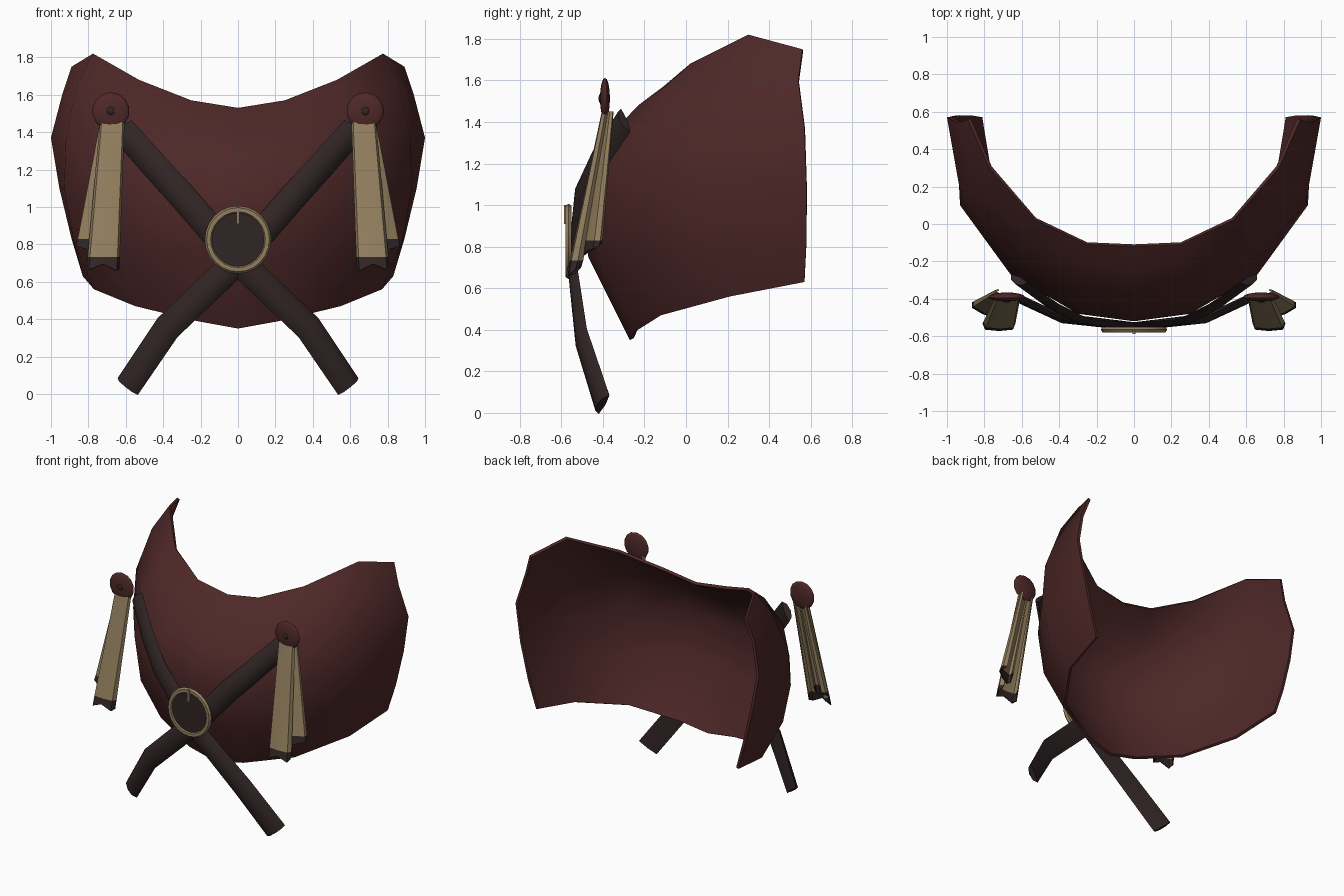
import bpy, bmesh, math
from mathutils import Vector

if "Cube" in bpy.data.objects:
    bpy.data.objects.remove(bpy.data.objects["Cube"])


def material(name, color):
    m = bpy.data.materials.new(name)
    m.diffuse_color = (*color, 1)
    m.use_nodes = True
    m.node_tree.nodes["Principled BSDF"].inputs["Base Color"].default_value = m.diffuse_color
    return m


RED = material("oxblood leather", (0.078, 0.021, 0.021))
DARK = material("dark brown leather", (0.030, 0.018, 0.018))
TAN = material("tan cloth and brass", (0.29, 0.21, 0.112))


def finish(obj, mats, mirror=False, thickness=0, angle=40):
    """Add materials, mirror, thickness and smooth shading."""
    for m in mats:
        obj.data.materials.append(m)
    bpy.ops.object.select_all(action='DESELECT')
    obj.select_set(True)
    bpy.context.view_layer.objects.active = obj
    if mirror:
        mod = obj.modifiers.new("mirror", 'MIRROR')
        mod.use_clip = True
        mod.merge_threshold = 0.0005
    if thickness:
        mod = obj.modifiers.new("thickness", 'SOLIDIFY')
        mod.thickness = thickness
        mod.offset = -1
    bpy.ops.object.convert(target='MESH')
    bpy.ops.object.shade_smooth_by_angle(angle=math.radians(angle))


def loft(name, rows, closed=False, last_mat=0):
    """Skin a list of equally long point rows; closed rows become a solid tube."""
    bm = bmesh.new()
    grid = [[bm.verts.new(p) for p in r] for r in rows]
    n = len(grid[0])
    for i in range(len(grid) - 1):
        for j in range(n if closed else n - 1):
            k = (j + 1) % n
            f = bm.faces.new((grid[i][j], grid[i + 1][j], grid[i + 1][k], grid[i][k]))
            if i == len(grid) - 2:
                f.material_index = last_mat
    if closed:
        bm.faces.new(grid[0])
        bm.faces.new(grid[-1])
        bmesh.ops.recalc_face_normals(bm, faces=bm.faces)
    me = bpy.data.meshes.new(name)
    bm.to_mesh(me)
    bm.free()
    obj = bpy.data.objects.new(name, me)
    bpy.context.collection.objects.link(obj)
    return obj


# Curved chest plate: columns from centre to the rear edge, each top to bottom
columns = [
    [(0, -.12, 1.53), (0, -.25, 1.45), (0, -.43, 1.28), (0, -.52, 1.07), (0, -.47, .75), (0, -.27, .35)],
    [(.25, -.11, 1.57), (.27, -.23, 1.48), (.29, -.4, 1.3), (.3, -.48, 1.08), (.28, -.43, .75), (.22, -.25, .39)],
    [(.53, .02, 1.68), (.58, -.09, 1.58), (.64, -.22, 1.36), (.66, -.27, 1.1), (.63, -.24, .77), (.55, -.12, .47)],
    [(.775, .3, 1.82), (.86, .22, 1.66), (.92, .12, 1.38), (.93, .1, 1.1), (.88, .12, .82), (.77, .21, .56)],
    [(.89, .56, 1.75), (.94, .54, 1.6), (1.0, .57, 1.37), (.955, .58, 1.1), (.89, .58, .83), (.83, .57, .63)],
]
plate = loft("chest_plate", list(zip(*columns)))
finish(plate, [RED], mirror=True, thickness=0.02, angle=45)

# Crossed straps: domed section swept along a path hugging the plate
path = [Vector(p) for p in [(-.62, -.30, 1.41), (-.45, -.425, 1.22), (-.29, -.51, 1.045),
                            (0, -.545, .715), (.38, -.505, .355), (.595, -.405, .04)]]
section = [(-1, 0), (-.65, .028), (0, .038), (.65, .028), (1, 0), (0, -.008)]
rows = []
for i, p in enumerate(path):
    t = (path[min(i + 1, len(path) - 1)] - path[max(i - 1, 0)]).normalized()
    out = Vector((p.x * 0.8, -1, 0))
    out = (out - t * out.dot(t)).normalized()
    side = t.cross(out)
    rows.append([p + side * a * 0.075 + out * (b - 0.012) for a, b in section])
strap = loft("crossed_straps", rows, closed=True)
finish(strap, [DARK], mirror=False)
twin = strap.copy()
twin.data = strap.data.copy()
twin.name = "crossed_straps_twin"
twin.data.transform(((-1, 0, 0, 0), (0, 1, 0, 0), (0, 0, 1, 0), (0, 0, 0, 1)))
twin.data.flip_normals()
bpy.context.collection.objects.link(twin)

# Round buckle: ring, backing pad and prong
C = Vector((0, -.565, .825))
bpy.ops.mesh.primitive_torus_add(major_segments=24, minor_segments=6, major_radius=.157,
                                 minor_radius=.021, location=C, rotation=(math.pi / 2, 0, 0))
ring = bpy.context.object
ring.name = "buckle_ring"
ring.scale = (1, 1.02, .8)
finish(ring, [TAN])

bpy.ops.mesh.primitive_cylinder_add(vertices=24, radius=.15, depth=.02, location=C + Vector((0, .004, 0)),
                                    rotation=(math.pi / 2, 0, 0))
pad = bpy.context.object
pad.name = "buckle_pad"
finish(pad, [DARK])

bpy.ops.mesh.primitive_cube_add(size=1, location=C + Vector((0, -.012, .13)))
prong = bpy.context.object
prong.name = "buckle_prong"
prong.scale = (.018, .02, .09)
finish(prong, [TAN])


# Rosettes with a small dark stud
def disc(name, x, y, z, size, depth, mat):
    bpy.ops.mesh.primitive_uv_sphere_add(segments=14, ring_count=8, radius=1, rotation=(math.pi / 2, 0, 0))
    o = bpy.context.object
    o.name = name
    o.scale = (size, size, depth)
    o.location = (x, y, z)
    finish(o, [mat], angle=60)


for s, label in ((-1, "left"), (1, "right")):
    disc("rosette_" + label, s * .68, -.39, 1.513, .1, .024, RED)
    disc("stud_" + label, s * .68, -.412, 1.513, .022, .009, DARK)


# Tassel ribbons: folded strips with dark ragged ends
def ribbon(name, top, bottom, w0, w1, fold, turn, ragged):
    top, bottom = Vector(top), Vector(bottom)
    across = Vector((math.cos(turn), math.sin(turn), 0))
    back = Vector((-math.sin(turn), math.cos(turn), 0))
    rows = []
    for t in (0, .5, .92, 1):
        c = top.lerp(bottom, t)
        w = w0 + (w1 - w0) * t
        d = fold * (.45 + .55 * t)
        row = [c + across * a * w + back * b * d
               for a, b in ((-.75, 1), (-1, .55), (-.85, 0), (0, -.12), (.85, 0), (1, .55), (.75, 1))]
        if t == 1:
            for p, dz in zip(row, ragged):
                p.z += dz
        rows.append(row)
    finish(loft(name, rows, last_mat=1), [TAN, DARK], mirror=True, thickness=.008, angle=35)


ribbon("front_ribbons", (.672, -.40, 1.46), (.722, -.565, .67), .066, .088, .06, 0,
       (.03, .0, -.01, .025, -.005, .02, .04))
ribbon("side_ribbons", (.70, -.385, 1.45), (.81, -.475, .775), .05, .075, .05, .45,
       (.02, -.01, -.02, .0, .015, .03, .04))
